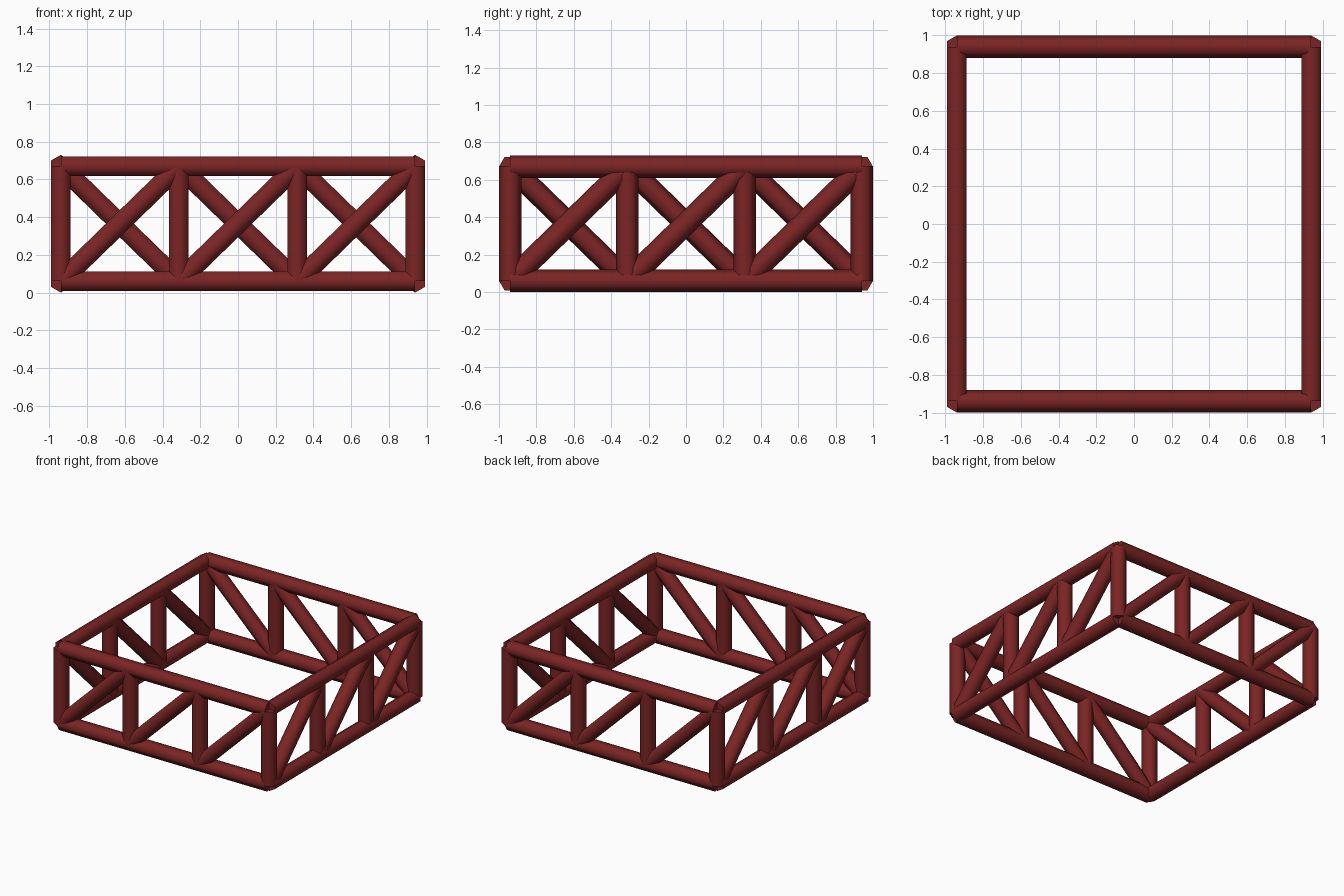
import bpy
from mathutils import Vector

if "Cube" in bpy.data.objects:
    bpy.data.objects.remove(bpy.data.objects["Cube"])

R = 0.06            # tube radius (six-sided)
E = 0.94            # half width between corner nodes
Z0, Z1 = 0.06, 0.67  # lower and upper chord heights
BAYS = 3

red = bpy.data.materials.new("dark_red_paint")
red.diffuse_color = (0.2, 0.018, 0.018, 1)
red.use_nodes = True
red.node_tree.nodes["Principled BSDF"].inputs["Base Color"].default_value = red.diffuse_color


def tube(name, a, b):
    """Six-sided tube between two points, smooth sides and flat caps."""
    a, b = Vector(a), Vector(b)
    d = b - a
    bpy.ops.mesh.primitive_cylinder_add(vertices=6, radius=R, depth=d.length,
                                        location=(a + b) / 2)
    ob = bpy.context.object
    ob.name = name
    ob.rotation_mode = 'QUATERNION'
    ob.rotation_quaternion = Vector((0, 0, 1)).rotation_difference(d)
    for p in ob.data.polygons:
        p.use_smooth = len(p.vertices) == 4
    ob.data.materials.append(red)
    return ob


# four truss sides, walking counter-clockwise round the square
corners = [(-E, -E), (E, -E), (E, E), (-E, E)]
for s, side in enumerate(("front", "right", "back", "left")):
    p, q = Vector(corners[s]), Vector(corners[(s + 1) % 4])
    nodes = [p.lerp(q, i / BAYS) for i in range(BAYS + 1)]

    # horizontal chords
    tube(side + "_lower_chord", (*p, Z0), (*q, Z0))
    tube(side + "_upper_chord", (*p, Z1), (*q, Z1))

    # posts and rising diagonals
    for i in range(BAYS):
        n, m = nodes[i], nodes[i + 1]
        tube(f"{side}_post_{i + 1}", (*n, Z0), (*n, Z1))
        tube(f"{side}_diagonal_{i + 1}", (*n, Z0), (*m, Z1))
